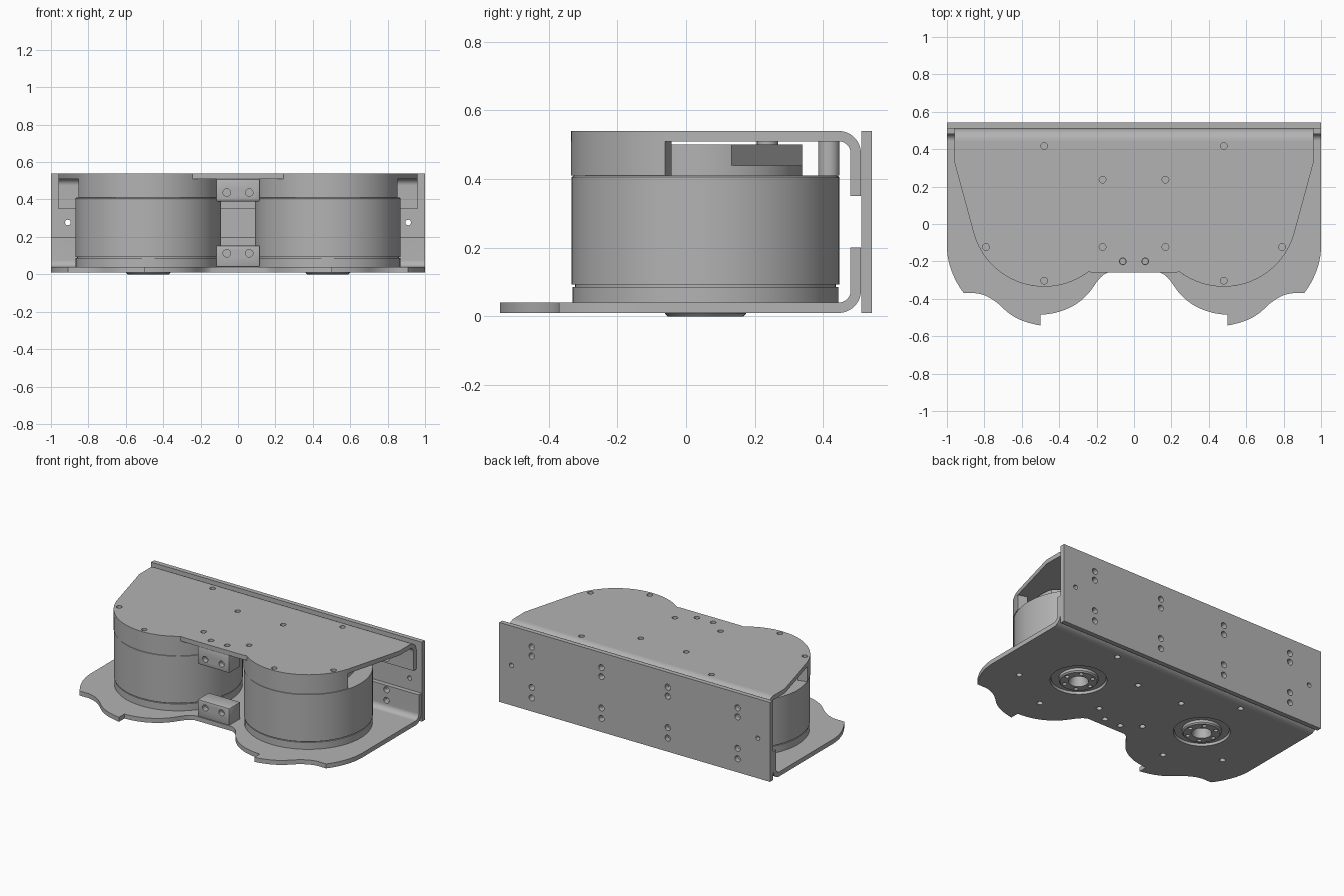
import bpy, bmesh
from math import sin, cos, pi, radians
from mathutils import Matrix, Vector
from mathutils.geometry import interpolate_bezier

cube = bpy.data.objects.get("Cube")
if cube:
    bpy.data.objects.remove(cube)

grey = bpy.data.materials.new("satin grey")
grey.use_nodes = True
grey.diffuse_color = (0.45, 0.45, 0.45, 1)
grey.node_tree.nodes["Principled BSDF"].inputs["Base Color"].default_value = (0.45, 0.45, 0.45, 1)

CX, CY, R = 0.48, 0.057, 0.39      # motor centre and radius
LOW, HIGH, T = 0.01, 0.54, 0.03    # plate levels and sheet thickness


def add_object(name, bm):
    bmesh.ops.recalc_face_normals(bm, faces=bm.faces)
    mesh = bpy.data.meshes.new(name)
    bm.to_mesh(mesh)
    bm.free()
    mesh.materials.append(grey)
    ob = bpy.data.objects.new(name, mesh)
    bpy.context.collection.objects.link(ob)
    return ob


def activate(ob):
    bpy.ops.object.select_all(action='DESELECT')
    ob.select_set(True)
    bpy.context.view_layer.objects.active = ob


def smooth(ob):
    activate(ob)
    bpy.ops.object.shade_smooth_by_angle(angle=radians(30))
    return ob


def prism(name, points, a, b, axis='Z'):
    """Extrude an outline along Z (points are x, y) or X (points are y, z)."""
    bm = bmesh.new()
    place = (lambda p: (p[0], p[1], a)) if axis == 'Z' else (lambda p: (a, p[0], p[1]))
    face = bm.faces.new([bm.verts.new(place(p)) for p in points])
    top = bmesh.ops.extrude_face_region(bm, geom=[face])["geom"]
    move = (0, 0, b - a) if axis == 'Z' else (b - a, 0, 0)
    bmesh.ops.translate(bm, vec=move, verts=[g for g in top if isinstance(g, bmesh.types.BMVert)])
    return add_object(name, bm)


def box(name, lo, hi):
    return prism(name, [(lo[0], lo[1]), (hi[0], lo[1]), (hi[0], hi[1]), (lo[0], hi[1])], lo[2], hi[2])


def arc(cx, cy, r, start, end, n=32):
    angles = [radians(start + (end - start) * i / n) for i in range(n + 1)]
    return [(cx + r * cos(t), cy + r * sin(t)) for t in angles]


def drill(ob, holes, axis='Z'):
    """Cut round holes given as (centre, radius, length)."""
    bm = bmesh.new()
    turn = Matrix.Rotation(pi / 2, 4, 'X') if axis == 'Y' else Matrix()
    for centre, r, length in holes:
        bmesh.ops.create_cone(bm, cap_ends=True, segments=20, radius1=r, radius2=r, depth=length,
                              matrix=Matrix.Translation(centre) @ turn)
    cut(ob, add_object("hole_cutter", bm))


def cut(ob, cutter):
    cutter.hide_render = True
    mod = ob.modifiers.new("cut", 'BOOLEAN')
    mod.operation, mod.solver, mod.object = 'DIFFERENCE', 'EXACT', cutter
    activate(ob)
    bpy.ops.object.modifier_apply(modifier=mod.name)
    bpy.data.objects.remove(cutter)


def mirrored(points):
    return points + [(-x, y) for x, y in reversed(points)]


def curve(*p):
    return [(v.x, v.y) for v in interpolate_bezier(*[Vector(q) for q in p], 14)]


# Screw positions shared by both plates
ring = [(CX + 0.36 * cos(radians(a)), CY + 0.36 * sin(radians(a))) for a in (-30, 90, 150, 210, 270)]
screws = [(s * x, y) for s in (-1, 1) for x, y in ring + [(0.06, -0.2)]]
BEND = 0.445

# Top plate hugging the two motors
half = [(0.96, BEND), (0.96, 0.33)] + arc(CX, CY, R + 0.002, -15.5, -127, 40) + [(0.22, -0.26)]
top = prism("top_plate", mirrored(half), HIGH - T, HIGH)
drill(top, [((x, y, HIGH), 0.018, 0.2) for x, y in screws])
smooth(top)

# Bottom plate with scalloped front edge
half = ([(1, BEND)] + curve((1, -.12), (1, -.2), (.97, -.29), (.91, -.37))
        + curve((.87, -.37), (.8, -.365), (.74, -.41), (.7, -.45))
        + curve((.7, -.45), (.64, -.51), (.57, -.53), (.5, -.5425))[1:]
        + curve((.5, -.485), (.38, -.48), (.28, -.43), (.22, -.34))
        + curve((.22, -.34), (.19, -.295), (.17, -.27), (.14, -.26))[1:])
bottom = prism("bottom_plate", mirrored(half), LOW, LOW + T)
drill(bottom, [((x, y, LOW), 0.018, 0.2) for x, y in screws])
cutter_bm = bmesh.new()
for s in (-1, 1):
    bmesh.ops.create_cone(cutter_bm, cap_ends=True, segments=48, radius1=0.17, radius2=0.17, depth=0.2,
                          matrix=Matrix.Translation((s * CX, CY, 0)))
cut(bottom, add_object("hub_cutter", cutter_bm))
smooth(bottom)

# Bent rear flanges and the back plate, sharing bolt holes
bolts = [(x, z) for x in (-0.76, -0.245, 0.245, 0.76) for z in (0.10, 0.17, 0.38, 0.44)]
RO = 0.065
section = arc(BEND, HIGH - RO, RO, 90, 0, 12) + [(BEND + RO, 0.35), (BEND + RO - T, 0.35)]
section += arc(BEND, HIGH - RO, RO - T, 0, 90, 12)
top_flange = prism("top_flange", section, -0.96, 0.96, 'X')
section = [(y, LOW + HIGH - z if z != 0.35 else 0.2) for y, z in section]
bottom_flange = prism("bottom_flange", section, -1, 1, 'X')
back = box("back_plate", (-1, 0.511, LOW), (1, 0.5425, HIGH))
for ob in (top_flange, bottom_flange, back):
    holes = [((x, 0.53, z), 0.02, 0.16) for x, z in bolts
             if ob is back or (z > 0.3) == (ob is top_flange)]
    if ob is back:
        holes += [((s * 0.91, 0.53, 0.277), 0.015, 0.2) for s in (-1, 1)]
    drill(ob, holes, 'Y')
    smooth(ob)

# Motor body, turned from a profile, with hub and seam groove
profile = [(0, .06), (.045, .06), (.06, 0), (.11, 0), (.118, .008), (.118, .025), (.165, .025), (.165, .04),
           (.388, .04), (.388, .086), (.38, .086), (.38, .092), (.39, .092), (.39, .406), (.384, .41), (0, .41)]


def motor(name, x):
    bm = bmesh.new()
    verts = [bm.verts.new((r, 0, z)) for r, z in profile]
    edges = [bm.edges.new(pair) for pair in zip(verts, verts[1:])]
    bmesh.ops.spin(bm, geom=verts + edges, cent=(0, 0, 0), axis=(0, 0, 1), angle=2 * pi, steps=72)
    bmesh.ops.remove_doubles(bm, verts=bm.verts, dist=0.0005)
    bmesh.ops.translate(bm, vec=(x, CY, 0), verts=bm.verts)
    ob = add_object(name, bm)
    drill(ob, [((x + 0.089 * cos(i * pi / 3), CY + 0.089 * sin(i * pi / 3), 0), 0.013, 0.04) for i in range(6)])
    smooth(ob)


for side, s in (("right", -1), ("left", 1)):
    x = s * CX
    motor(side + "_motor", x)
    # Curved front spacer wall between motor and top plate
    wall = arc(x, CY, R + 0.002, 197.5, 342.5, 48) + arc(x, CY, 0.33, 342.5, 197.5, 48)
    smooth(prism(side + "_spacer_wall", wall, 0.41, HIGH - T))
    # Rear standoff posts
    for label, (px, py) in (("rear", ring[1]), ("inner", ring[2])):
        smooth(prism(side + "_" + label + "_post", arc(s * px, py, 0.031, 0, 345, 23), 0.41, HIGH - T))
    # Round cap on the motor with a flat cut on its outer rear side
    cap = prism(side + "_motor_cap", arc(x, CY, 0.283, 0, 355, 71), 0.405, 0.5)
    a, b = (x + s * 0.273, CY + 0.075), (x, CY + 0.283)
    far = (x + s * 0.4, CY + 0.4)
    cut(cap, prism("flat_cutter", [a, (a[0] + s * 0.1, a[1]), far, (b[0], b[1] + 0.1), b], 0.44, 0.6))
    smooth(cap)

# Front mounting blocks, tapped on the front and towards their plate
for name, z0, z1, hole_z, tap_z in (("upper_block", 0.39, HIGH - T, 0.437, HIGH - T),
                                    ("lower_block", LOW + T, 0.155, 0.112, LOW + T)):
    block = box(name, (-0.118, -0.26, z0), (0.118, -0.14, z1))
    bevel = block.modifiers.new("soft", 'BEVEL')
    bevel.width, bevel.segments = 0.008, 2
    activate(block)
    bpy.ops.object.modifier_apply(modifier=bevel.name)
    drill(block, [((s * 0.06, -0.26, hole_z), 0.02, 0.07) for s in (-1, 1)], 'Y')
    drill(block, [((s * 0.06, -0.2, tap_z), 0.015, 0.05) for s in (-1, 1)])
    smooth(block)
